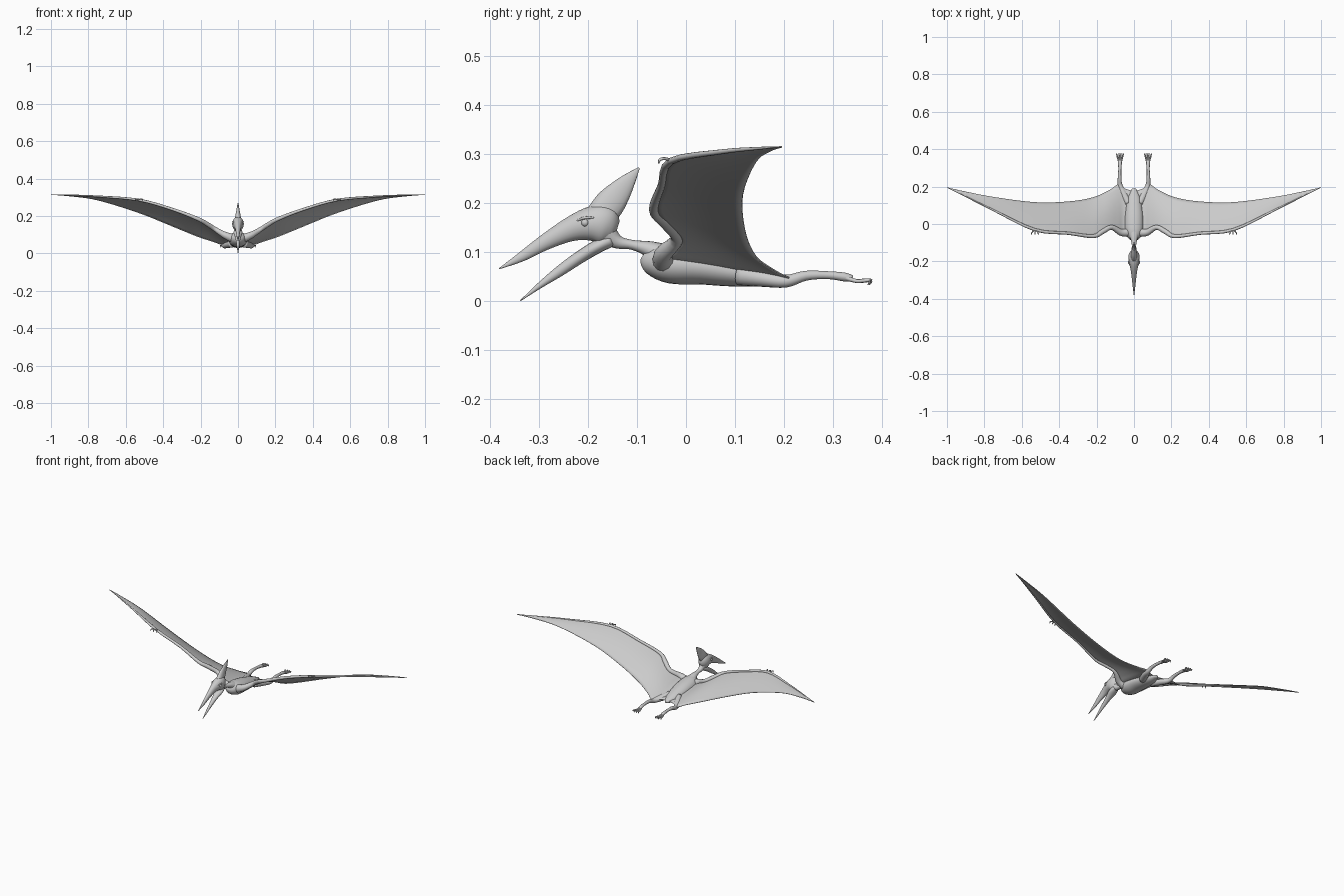
import bpy, bmesh, math
from mathutils import Vector


def spline(pts, steps):
    """Catmull-Rom resampling of tuples of any length."""
    out = []
    for i in range(len(pts) - 1):
        p0, p1, p2, p3 = (pts[max(i - 1, 0)], pts[i], pts[i + 1],
                          pts[min(i + 2, len(pts) - 1)])
        for s in range(steps):
            t = s / steps
            out.append([0.5 * (2 * b + (c - a) * t + (2 * a - 5 * b + 4 * c - d) * t * t
                               + (3 * b - a - 3 * c + d) * t ** 3)
                        for a, b, c, d in zip(p0, p1, p2, p3)])
    out.append(list(pts[-1]))
    return out


def finish(name, bm, mirror):
    bmesh.ops.recalc_face_normals(bm, faces=bm.faces)
    for f in bm.faces:
        f.smooth = True
    me = bpy.data.meshes.new(name)
    bm.to_mesh(me)
    bm.free()
    ob = bpy.data.objects.new(name, me)
    bpy.context.collection.objects.link(ob)
    if mirror:
        ob.modifiers.new("mirror", 'MIRROR')
    return ob


def tube(name, pts, mirror=False, sides=16, steps=4):
    """Loft ellipses along a path; each point is x, y, z, half width, half height."""
    path = spline(pts, steps)
    pos = [Vector(p[:3]) for p in path]
    bm = bmesh.new()
    rings = []
    for i, p in enumerate(path):
        tan = (pos[min(i + 1, len(pos) - 1)] - pos[max(i - 1, 0)]).normalized()
        side = tan.cross(Vector((0, 0, 1))).normalized()
        up = side.cross(tan)
        w, h = max(p[3], 0.0008), max(p[4], 0.0008)
        rings.append([bm.verts.new(pos[i] + side * w * math.cos(a) + up * h * math.sin(a))
                      for a in (2 * math.pi * k / sides for k in range(sides))])
    for r, q in zip(rings, rings[1:]):
        for k in range(sides):
            n = (k + 1) % sides
            bm.faces.new((r[k], r[n], q[n], q[k]))
    bm.faces.new(rings[0])
    bm.faces.new(rings[-1])
    return finish(name, bm, mirror)


# Torso and neck
tube("body", [(0, -.087, .095, .010, .012), (0, -.07, .086, .034, .031),
              (0, -.03, .076, .050, .040), (0, .03, .070, .050, .036),
              (0, .09, .060, .044, .030), (0, .14, .052, .034, .022),
              (0, .19, .048, .010, .007)], sides=24)
tube("neck", [(0, -.05, .092, .032, .028), (0, -.075, .106, .020, .017),
              (0, -.11, .115, .012, .010), (0, -.14, .121, .014, .014),
              (0, -.165, .140, .022, .025)])

# Head: skull with upper beak, crest, open lower jaw
tube("skull_and_upper_beak", [(0, -.382, .066, .001, .001), (0, -.335, .091, .007, .010),
                              (0, -.29, .119, .012, .016), (0, -.24, .145, .019, .024),
                              (0, -.20, .157, .029, .034), (0, -.17, .157, .030, .041),
                              (0, -.15, .152, .021, .032), (0, -.14, .149, .008, .014)],
     sides=20)
tube("crest", [(0, -.185, .160, .020, .030), (0, -.157, .197, .015, .031),
               (0, -.137, .222, .010, .025), (0, -.117, .247, .006, .015),
               (0, -.096, .272, .001, .002)])
tube("lower_jaw", [(0, -.338, .001, .001, .001), (0, -.30, .031, .006, .006),
                   (0, -.257, .062, .010, .011), (0, -.215, .091, .017, .013),
                   (0, -.18, .112, .024, .014), (0, -.153, .125, .018, .014)])

# Eyes and brow ridges
bm = bmesh.new()
bmesh.ops.create_uvsphere(bm, u_segments=12, v_segments=8, radius=.008)
bmesh.ops.translate(bm, verts=bm.verts, vec=(.024, -.206, .160))
finish("eyes", bm, True)
tube("brow_ridges", [(.018, -.225, .163, .002, .002), (.027, -.208, .170, .004, .003),
                     (.027, -.188, .170, .002, .002)], True, sides=8)

# Wing membrane: x, leading y, z, trailing y, z
stations = [(0, -.05, .090, .175, .052), (.05, -.05, .090, .190, .050),
            (.085, -.035, .108, .211, .047), (.13, -.022, .132, .182, .062),
            (.22, -.068, .187, .142, .092), (.35, -.053, .236, .120, .145),
            (.53, -.033, .286, .116, .217), (.75, .072, .305, .144, .285),
            (.90, .146, .312, .173, .307), (1, .194, .315, .196, .315)]
bm = bmesh.new()
rows = []
for x, ly, lz, ty, tz in spline(stations, 5):
    row = []
    for k in range(11):
        t = k / 10
        camber = .05 * (ty - ly) * math.sin(math.pi * t) * min(1, x / .2)
        row.append(bm.verts.new((x, ly + (ty - ly) * t, lz + (tz - lz) * t + camber)))
    rows.append(row)
for r, q in zip(rows, rows[1:]):
    for k in range(10):
        bm.faces.new((r[k], q[k], q[k + 1], r[k + 1]))
wing = finish("wing_membrane", bm, True)
sol = wing.modifiers.new("thickness", 'SOLIDIFY')
sol.thickness, sol.offset = .003, 0

# Arm and long wing finger along the leading edge
tube("arms", [(.03, -.045, .082, .024, .024), (.07, -.045, .098, .018, .018),
              (.12, -.018, .128, .013, .013), (.17, -.042, .160, .013, .012),
              (.22, -.066, .187, .010, .010), (.35, -.050, .236, .008, .008),
              (.53, -.031, .286, .008, .007), (.75, .073, .305, .005, .005),
              (.90, .147, .312, .003, .003), (1, .195, .315, .001, .001)], True, 12)

# Small hooked hand claws
for i, dx in enumerate((-.014, 0, .014)):
    x = .53 + dx
    tube(f"hand_claws_{i + 1}", [(.53, -.03, .287, .004, .004),
                                 (x, -.043, .291, .003, .003),
                                 (x + dx * .3, -.053, .289, .003, .003),
                                 (x + dx * .3, -.056, .281, .001, .001)], True, 8)

# Trailing legs
tube("legs", [(.030, .11, .054, .020, .022), (.055, .16, .046, .019, .017),
              (.074, .205, .041, .013, .013), (.077, .245, .052, .010, .010),
              (.076, .29, .053, .008, .008), (.075, .325, .049, .010, .009),
              (.075, .34, .046, .008, .006)], True)

# Toes with curled claws
for i, dx in enumerate((-.015, -.005, .005, .015)):
    end = .376 - abs(dx) * .3
    tube(f"toes_{i + 1}", [(.075 + dx * .3, .325, .048, .005, .005),
                           (.075 + dx * .7, .348, .041, .004, .004),
                           (.075 + dx, end - .008, .042, .004, .004),
                           (.075 + dx * 1.2, end + .004, .042, .003, .003),
                           (.075 + dx * 1.2, end, .033, .001, .001)], True, 8)
